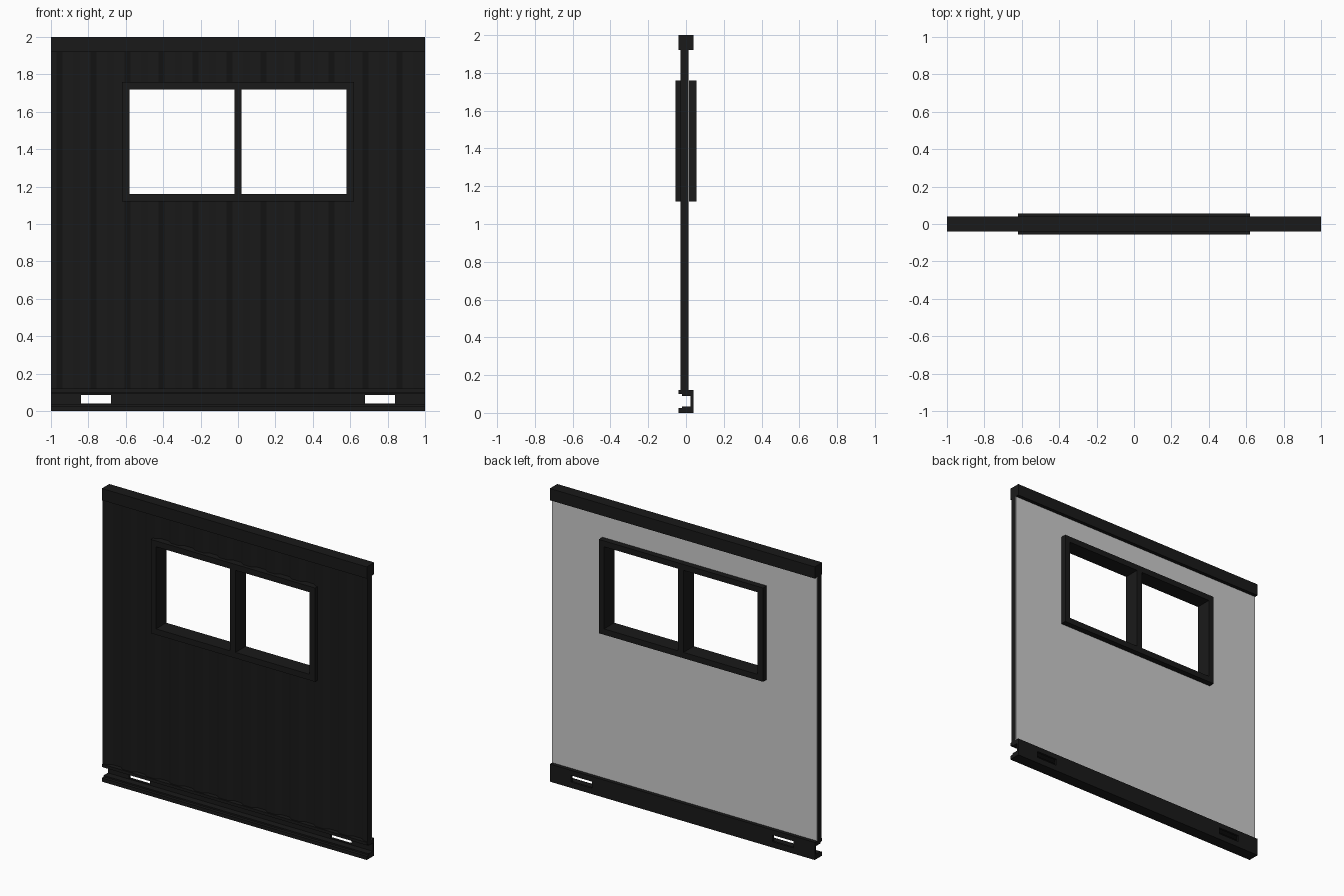
import bpy, bmesh

if "Cube" in bpy.data.objects:
    bpy.data.objects.remove(bpy.data.objects["Cube"])

black = bpy.data.materials.new("black_steel")
black.diffuse_color = (0.01, 0.01, 0.01, 1)
black.use_nodes = True
black.node_tree.nodes["Principled BSDF"].inputs["Base Color"].default_value = black.diffuse_color


def prism(name, pts, axis, a, b, mat=black):
    """Extrude a closed profile along x (pts = y,z) or z (pts = x,y)."""
    bm = bmesh.new()
    place = (lambda p: (a, *p)) if axis == "x" else (lambda p: (*p, a))
    face = bm.faces.new([bm.verts.new(place(p)) for p in pts])
    new = bmesh.ops.extrude_face_region(bm, geom=[face])["geom"]
    step = (b - a, 0, 0) if axis == "x" else (0, 0, b - a)
    bmesh.ops.translate(bm, vec=step, verts=[v for v in new if isinstance(v, bmesh.types.BMVert)])
    bmesh.ops.recalc_face_normals(bm, faces=bm.faces)
    mesh = bpy.data.meshes.new(name)
    bm.to_mesh(mesh)
    bm.free()
    if mat:
        mesh.materials.append(mat)
    ob = bpy.data.objects.new(name, mesh)
    bpy.context.collection.objects.link(ob)
    return ob


def box(name, x0, x1, y0, y1, z0, z1, mat=black):
    return prism(name, [(y0, z0), (y1, z0), (y1, z1), (y0, z1)], "x", x0, x1, mat)


def cut(ob, cutter):
    cutter.hide_render = True
    cutter.hide_set(True)
    mod = ob.modifiers.new("opening", "BOOLEAN")
    mod.operation = "DIFFERENCE"
    mod.solver = "EXACT"
    mod.object = cutter


# Top rail
box("top_rail", -1, 1, -0.04, 0.04, 1.92, 2)

# Bottom channel, open to the front, with two slots through its back web
channel = prism("bottom_channel", [
    (-0.04, 0), (0.04, 0), (0.04, 0.12), (-0.04, 0.12), (-0.04, 0.1), (-0.02, 0.1),
    (-0.02, 0.09), (0.025, 0.09), (0.025, 0.035), (-0.02, 0.035), (-0.02, 0.025),
    (-0.04, 0.025)], "x", -1, 1)
for side, x in (("left", -0.76), ("right", 0.76)):
    cut(channel, box(f"slot_cutter_{side}", x - 0.08, x + 0.08, 0.0, 0.1, 0.04, 0.085))

# Corrugated outer sheet: recessed flats repeat 11 times between raised flats
pitch, ridge, groove, back = 2 / 11, -0.03, -0.01, 0.011
profile = [(-1, ridge)]
for i in range(11):
    c = -1 + pitch * (i + 0.5)
    profile += [(c - 0.061, ridge), (c - 0.03, groove), (c + 0.03, groove), (c + 0.061, ridge)]
profile += [(1, ridge), (1, back), (-1, back)]
sheet = prism("corrugated_sheet", profile, "z", 0.12, 1.92)

# Flat grey inner lining
lining = box("inner_lining", -1, 1, back, 0.015, 0.12, 1.92, None)

# Window opening through both layers
opening = box("window_cutter", -0.6, 0.6, -0.2, 0.2, 1.14, 1.74)
cut(sheet, opening)
cut(lining, opening)

# Window frame and central mullion
d = 0.055
frame = box("window_frame", -0.62, 0.62, -d, d, 1.12, 1.76)
for side, x0, x1 in (("left", -0.58, -0.02), ("right", 0.02, 0.58)):
    cut(frame, box(f"pane_cutter_{side}", x0, x1, -0.2, 0.2, 1.16, 1.72))
